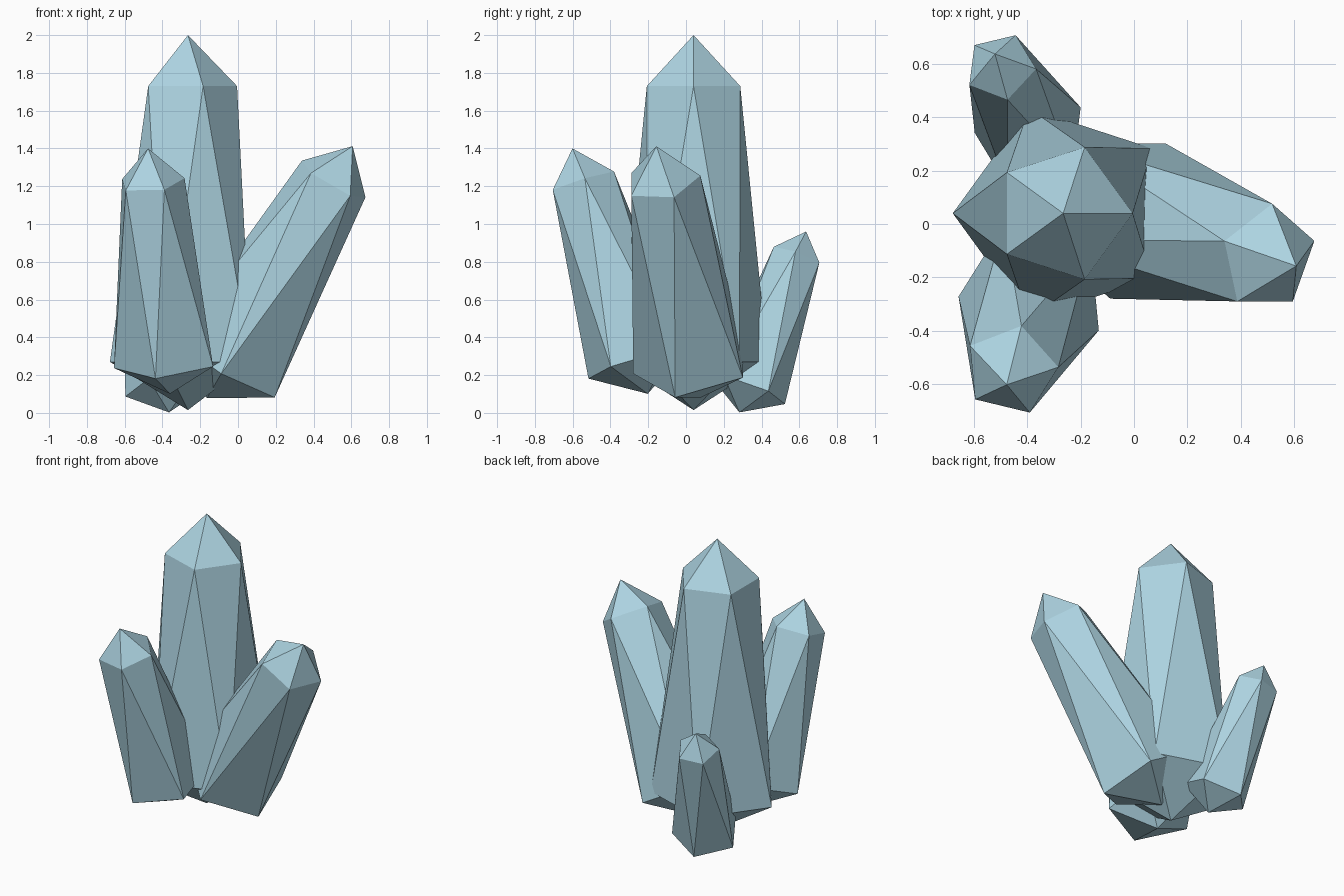
import bpy, bmesh
from mathutils import Matrix, Vector

if "Cube" in bpy.data.objects:
    bpy.data.objects.remove(bpy.data.objects["Cube"])

mat = bpy.data.materials.new("crystal_blue")
mat.diffuse_color = (0.42, 0.66, 0.76, 1)
mat.use_nodes = True
mat.node_tree.nodes["Principled BSDF"].inputs["Base Color"].default_value = mat.diffuse_color


def crystal(name, tip, axis, ref, scale):
    """Stretched icosahedron: tip, narrow upper ring, wide lower ring, base point."""
    bm = bmesh.new()
    bmesh.ops.create_icosphere(bm, subdivisions=1, radius=1)
    for v in bm.verts:
        if abs(v.co.z) > 0.9:                     # tip and base point
            v.co = (0, 0, 0 if v.co.z > 0 else -1.985)
        else:                                     # five-sided rings
            r, z = (0.26, -0.27) if v.co.z > 0 else (0.413, -1.73)
            flat = Vector((v.co.x, v.co.y, 0)).normalized() * r
            v.co = (flat.x, flat.y, z)
    # Local x follows ref (towards one upper ring corner), local z follows axis
    z = Vector(axis).normalized()
    x = Vector(ref)
    x = (x - z * x.dot(z)).normalized()
    y = z.cross(x)
    rot = Matrix((x, y, z)).transposed().to_4x4()
    bm.transform(Matrix.Translation(tip) @ rot @ Matrix.Scale(scale, 4))
    bmesh.ops.recalc_face_normals(bm, faces=bm.faces)
    me = bpy.data.meshes.new(name)
    bm.to_mesh(me)
    bm.free()
    me.materials.append(mat)
    ob = bpy.data.objects.new(name, me)
    bpy.context.collection.objects.link(ob)


crystal("main_crystal", (-0.265, 0.04, 2.0), (0, 0, 1), (1, 0, 0), 1.0)
crystal("right_crystal", (0.607, -0.157, 1.412), (0.495, -0.146, 0.856),
        (-0.164, 0.062, 0.10), 0.785)
crystal("front_crystal", (-0.476, -0.601, 1.4), (-0.085, -0.292, 0.951),
        (0.039, 0.165, 0.054), 0.687)
crystal("back_crystal", (-0.52, 0.636, 0.96), (-0.15, 0.342, 0.927),
        (0.026, -0.122, 0.045), 0.52)
